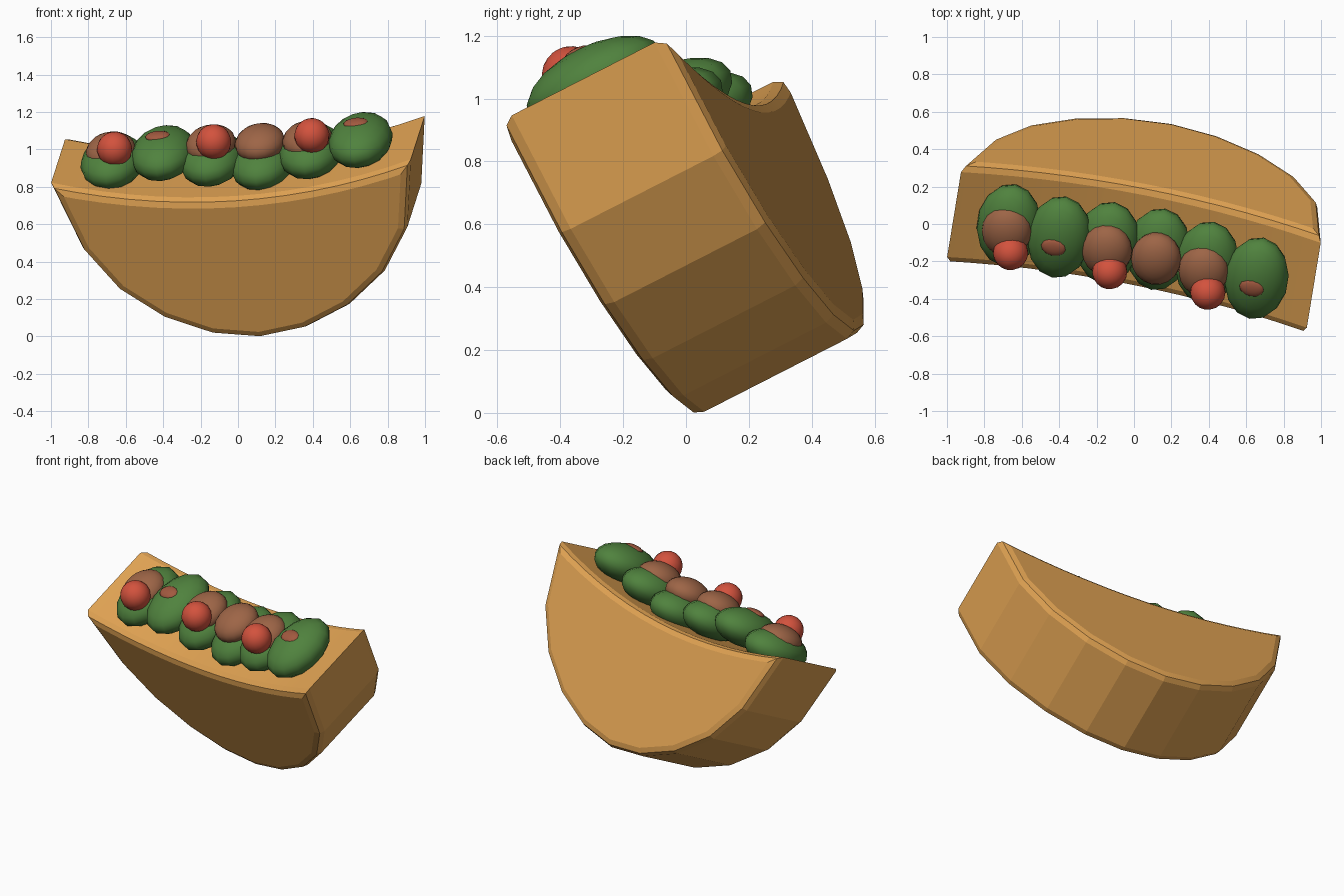
import bpy, bmesh
from mathutils import Vector, Matrix

old = bpy.data.objects.get("Cube")
if old:
    bpy.data.objects.remove(old, do_unlink=True)


def material(name, rgb):
    m = bpy.data.materials.new(name)
    m.use_nodes = True
    m.diffuse_color = (*rgb, 1)
    m.node_tree.nodes["Principled BSDF"].inputs["Base Color"].default_value = (*rgb, 1)
    return m


SHELL = material("toasted shell", (0.74, 0.36, 0.085))
GREEN = material("leaf green", (0.08, 0.225, 0.048))
BROWN = material("cooked brown", (0.34, 0.13, 0.062))
RED = material("tomato red", (0.65, 0.085, 0.047))
RUST = material("rust red", (0.36, 0.1, 0.05))

# Tilted frame: along the shell, through its thickness, and up out of it
thick = Vector((0.144, 0.881, 0.45)).normalized()
along = Vector((1.93, -0.37, 0.13))
along = (along - thick * along.dot(thick)).normalized()
up = along.cross(thick)
frame = Matrix((along, thick, up)).transposed()
ORIGIN = Vector((-0.044, -0.405, 0.864))
THICKNESS, BEVEL, HALF, DIP = 0.605, 0.045, 0.982, 0.15
SHIFT = 0.02


def finish(bm, name, mat, angle):
    mesh = bpy.data.meshes.new(name)
    bm.to_mesh(mesh)
    bm.free()
    mesh.materials.append(mat)
    ob = bpy.data.objects.new(name, mesh)
    bpy.context.collection.objects.link(ob)
    bpy.ops.object.select_all(action="DESELECT")
    ob.select_set(True)
    bpy.context.view_layer.objects.active = ob
    bpy.ops.object.shade_smooth_by_angle(angle=angle)
    return ob


# Shell: faceted half round with a dished top, extruded and edge-bevelled
half = [(0.885, -0.4), (0.725, -0.65), (0.505, -0.835), (0.255, -0.95)]
belly = half + [(0, -0.99)] + [(-x, z) for x, z in reversed(half)]
outline = [(HALF, 0)] + [(x + SHIFT, z) for x, z in belly] + [(-HALF, 0)]
STEPS = 14
for i in range(1, STEPS):
    k = 2 * i / STEPS - 1
    outline.append((k * HALF, -DIP * (1 - k * k)))

bm = bmesh.new()
front = bm.faces.new([bm.verts.new((x, 0, z)) for x, z in outline])
grown = bmesh.ops.extrude_face_region(bm, geom=[front], use_keep_orig=True)["geom"]
bmesh.ops.translate(bm, vec=(0, THICKNESS, 0),
                    verts=[g for g in grown if isinstance(g, bmesh.types.BMVert)])
bmesh.ops.recalc_face_normals(bm, faces=bm.faces)
rims = [e for e in bm.edges if abs(e.verts[0].co.y - e.verts[1].co.y) < 0.01]
bmesh.ops.bevel(bm, geom=rims, offset=BEVEL, offset_type="OFFSET", segments=2,
                profile=0.5, affect="EDGES", clamp_overlap=False)
bmesh.ops.recalc_face_normals(bm, faces=bm.faces)
bmesh.ops.transform(bm, matrix=Matrix.Translation(ORIGIN) @ frame.to_4x4(), verts=bm.verts)
finish(bm, "shell", SHELL, 0.12)


# Fillings: rounded lumps lined up with the shell
def lumps(name, mat, radii, centres, segments=14, rings=10):
    for i, centre in enumerate(centres):
        bm = bmesh.new()
        place = Matrix.LocRotScale(Vector(centre), frame.to_quaternion(), Vector(radii))
        bmesh.ops.create_uvsphere(bm, u_segments=segments, v_segments=rings,
                                  radius=1, matrix=place)
        finish(bm, f"{name}_{i + 1}", mat, 1.2)


lumps("lettuce", GREEN, (0.172, 0.24, 0.118), [
    (-0.67, -0.005, 0.935), (-0.4, -0.07, 0.98), (-0.14, -0.1, 0.95),
    (0.13, -0.135, 0.93), (0.39, -0.205, 0.99), (0.655, -0.29, 1.05)])
lumps("meat", BROWN, (0.135, 0.15, 0.092), [
    (-0.68, -0.035, 0.99), (-0.145, -0.14, 1.028),
    (0.118, -0.185, 1.035), (0.372, -0.25, 1.05)], 18, 12)
lumps("tomato", RED, (0.094, 0.094, 0.094), [
    (-0.66, -0.153, 1.001), (-0.13, -0.255, 1.04), (0.395, -0.365, 1.073)], 18, 12)
lumps("chunk", RUST, (0.068, 0.05, 0.02), [
    (-0.43, -0.125, 1.071), (0.63, -0.342, 1.141)], 12, 8)
